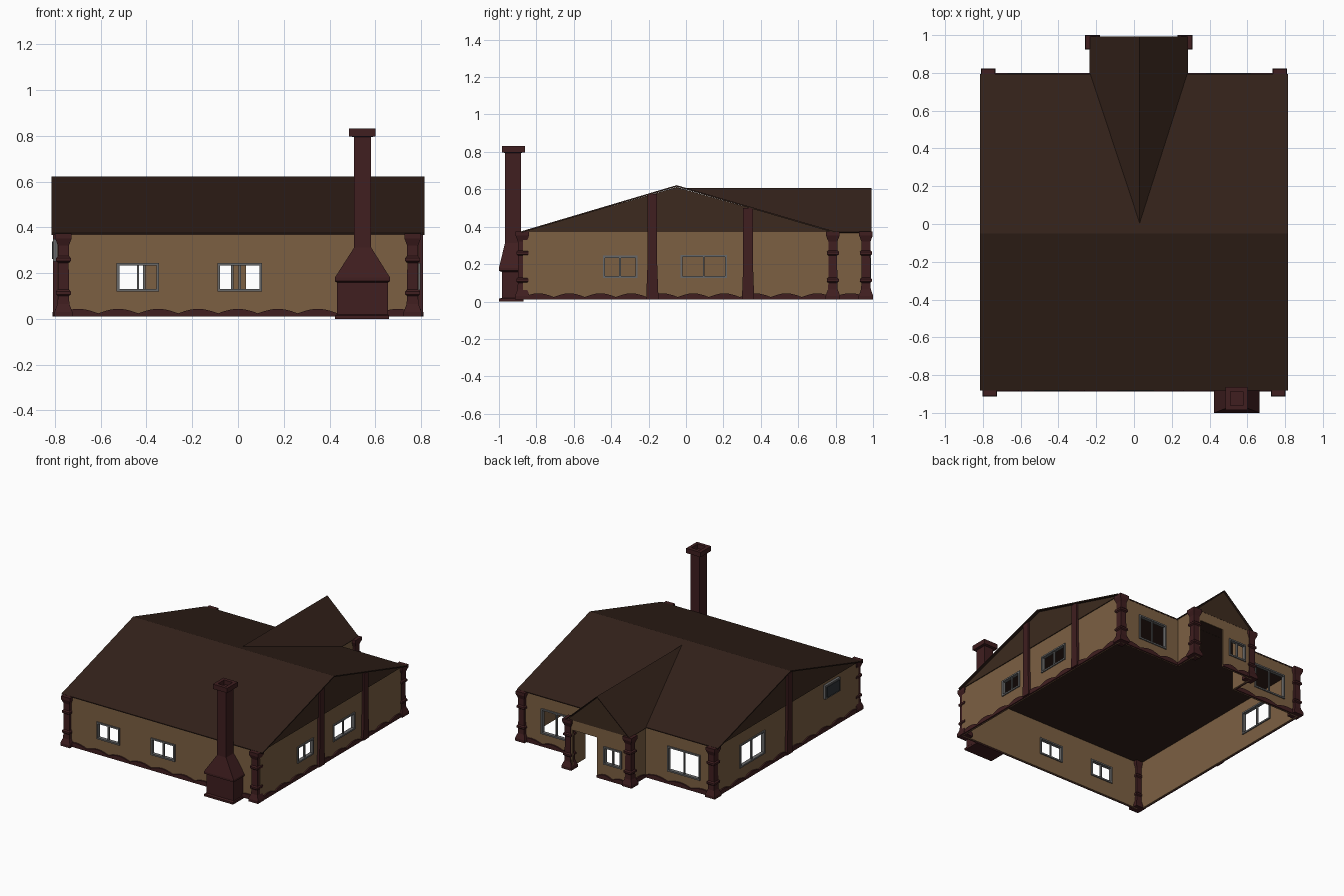
import bpy, math

if "Cube" in bpy.data.objects:
    bpy.data.objects.remove(bpy.data.objects["Cube"])

def material(name, rgb):
    m = bpy.data.materials.new(name)
    m.diffuse_color = (*rgb, 1)
    m.use_nodes = True
    m.node_tree.nodes["Principled BSDF"].inputs["Base Color"].default_value = m.diffuse_color
    return m

TAN = material("plaster", (0.2, 0.115, 0.055))
ROOF = material("roof_brown", (0.032, 0.015, 0.01))
PANEL = material("gable_brown", (0.045, 0.023, 0.013))
TRIM = material("trim_red_brown", (0.05, 0.013, 0.014))
GREY = material("frame_grey", (0.14, 0.14, 0.14))
DARK = material("vent_dark", (0.03, 0.035, 0.04))

def mesh(name, verts, faces, mat, thick=0, offset=0):
    me = bpy.data.meshes.new(name)
    me.from_pydata(verts, [], faces)
    me.materials.append(mat)
    ob = bpy.data.objects.new(name, me)
    bpy.context.collection.objects.link(ob)
    if thick:
        s = ob.modifiers.new("thickness", "SOLIDIFY")
        s.thickness, s.offset = thick, offset
    return ob

def loft(name, rings, mat):
    """Stack of rectangles (x0, x1, y0, y1, z) joined by flat sides."""
    v, f = [], []
    for x0, x1, y0, y1, z in rings:
        v += [(x0, y0, z), (x1, y0, z), (x1, y1, z), (x0, y1, z)]
    for r in range(len(rings) - 1):
        for i in range(4):
            a, b = r * 4 + i, r * 4 + (i + 1) % 4
            f.append((a, b, b + 4, a + 4))
    n = len(v)
    f += [(3, 2, 1, 0), (n - 4, n - 3, n - 2, n - 1)]
    return mesh(name, v, f, mat)

def box(name, x0, x1, y0, y1, z0, z1, mat):
    return loft(name, [(x0, x1, y0, y1, z0), (x0, x1, y0, y1, z1)], mat)

def point(axis, fixed, u, z):
    return (u, fixed, z) if axis == "x" else (fixed, u, z)

def slab(name, axis, fixed, a, b, z0, z1, depth, mat):
    lo, hi = fixed - depth / 2, fixed + depth / 2
    if axis == "x":
        return box(name, a, b, lo, hi, z0, z1, mat)
    return box(name, lo, hi, a, b, z0, z1, mat)

def window(name, axis, fixed, a, b, z0, z1):
    t, d = 0.011, 0.026
    slab(name + "_sill", axis, fixed, a, b, z0, z0 + t, d, GREY)
    slab(name + "_head", axis, fixed, a, b, z1 - t, z1, d, GREY)
    slab(name + "_jamb_a", axis, fixed, a, a + t, z0, z1, d, GREY)
    slab(name + "_jamb_b", axis, fixed, b - t, b, z0, z1, d, GREY)
    m = (a + b) / 2
    slab(name + "_mullion", axis, fixed, m - 0.005, m + 0.005, z0, z1, 0.012, GREY)

def wall(name, axis, fixed, a, b, windows=(), doors=(), out=1):
    """Thin wall with holes, window frames and a scalloped skirting."""
    holes = list(windows) + list(doors)
    us = sorted({a, b, *[h[0] for h in holes], *[h[1] for h in holes]})
    zs = sorted({0.01, 0.375, *[h[2] for h in holes], *[h[3] for h in holes]})
    v = [point(axis, fixed, u, z) for z in zs for u in us]
    f, n = [], len(us)
    for j in range(len(zs) - 1):
        for i in range(n - 1):
            cu, cz = (us[i] + us[i + 1]) / 2, (zs[j] + zs[j + 1]) / 2
            if not any(h[0] < cu < h[1] and h[2] < cz < h[3] for h in holes):
                k = j * n + i
                f.append((k, k + 1, k + n + 1, k + n))
    mesh(name, v, f, TAN, 0.01)
    for i, w in enumerate(windows):
        window(f"{name}_window_{i + 1}", axis, fixed, *w)
    spans, start = [], a
    for d in doors:
        spans.append((start, d[0]))
        start = d[1]
    spans.append((start, b))
    for s, e in spans:
        if e - s < 0.05:
            continue
        bumps = max(1, round((e - s) / 0.17))
        k = bumps * 6
        pv, pf = [], []
        for i in range(k + 1):
            u = s + (e - s) * i / k
            h = 0.024 + 0.02 * abs(math.sin(math.pi * i / 6))
            pv += [point(axis, fixed + out * 0.009, u, 0.01),
                   point(axis, fixed + out * 0.009, u, h)]
        for i in range(k):
            pf.append((2 * i, 2 * i + 2, 2 * i + 3, 2 * i + 1))
        mesh(name + "_skirting", pv, pf, TRIM, 0.012)

# Outer walls with their openings
X, YF, YB, YP = 0.785, -0.872, 0.785, 0.975
PL, PR, PM = -0.22, 0.27, 0.03
wall("front_wall", "x", YF, -X, X,
     [(-0.53, -0.345, 0.12, 0.245), (-0.09, 0.105, 0.12, 0.245)], out=-1)
wall("right_wall", "y", X, YF, YB,
     [(-0.445, -0.26, 0.125, 0.245), (-0.03, 0.22, 0.125, 0.25)])
wall("left_wall", "y", -X, YF, YB, [(0.22, 0.51, 0.115, 0.285)], out=-1)
wall("back_wall_left", "x", YB, -X, PL, [(-0.67, -0.405, 0.1, 0.285)])
wall("back_wall_right", "x", YB, PR, X, [(0.38, 0.62, 0.1, 0.285)])
wall("porch_wall_left", "y", PL, YB, YP, out=-1)
wall("porch_wall_right", "y", PR, YB, YP)
wall("porch_wall_back", "x", YP, PL, PR, [(-0.165, -0.02, 0.12, 0.25)],
     [(0.035, 0.235, 0.01, 0.3)])

# Ceilings
box("main_ceiling", -X, X, YF, YB, 0.368, 0.374, ROOF)
box("porch_ceiling", PL, PR, YB, YP, 0.368, 0.374, ROOF)

# Main roof: two slopes over the full width
RX, RY, RZ, EZ = 0.815, -0.05, 0.622, 0.375
mesh("main_roof",
     [(s * RX, y, z) for y, z in ((-0.882, EZ), (RY, RZ), (0.795, EZ)) for s in (-1, 1)],
     [(0, 1, 3, 2), (2, 3, 5, 4)], ROOF, 0.008, -1)
for side, sx in (("left", -1), ("right", 1)):
    mesh(side + "_gable",
         [(sx * 0.79, YF, 0.372), (sx * 0.79, YB, 0.372), (sx * 0.79, RY, 0.612)],
         [(0, 1, 2)], PANEL, 0.012)

# Porch roof running into the main slope
mesh("porch_roof",
     [(PM, 0.0, 0.606), (PM, 0.992, 0.606), (PL - 0.015, 0.992, 0.372),
      (PL - 0.015, 0.79, 0.372), (PR + 0.015, 0.992, 0.372), (PR + 0.015, 0.79, 0.372)],
     [(0, 1, 2, 3), (1, 0, 5, 4)], ROOF, 0.006, -1)
mesh("porch_gable", [(PL, YP, 0.372), (PR, YP, 0.372), (PM, YP, 0.597)],
     [(0, 1, 2)], PANEL, 0.012)

# Carved corner posts
PROFILE = [(0.039, 0.01), (0.039, 0.03), (0.026, 0.065), (0.024, 0.1), (0.032, 0.107),
           (0.032, 0.12), (0.024, 0.128), (0.023, 0.245), (0.032, 0.252), (0.032, 0.266),
           (0.024, 0.274), (0.024, 0.32), (0.036, 0.352), (0.036, 0.374)]
POSTS = [("front_left", -0.763, -0.875), ("front_right", 0.763, -0.875),
         ("back_left", -0.771, 0.785), ("back_right", 0.771, 0.785),
         ("porch_left", PL, 0.962), ("porch_right", PR, 0.962)]
for name, x, y in POSTS:
    loft(name + "_post", [(x - r, x + r, y - r, y + r, z) for r, z in PROFILE], TRIM)

# Tall beams on the gable walls
for name, sx, y, top in (("right_front_beam", 1, -0.18, 0.575),
                         ("right_back_beam", 1, 0.332, 0.5),
                         ("left_beam", -1, -0.05, 0.605)):
    loft(name, [(sx * 0.795 - 0.014, sx * 0.795 + 0.014, y - w, y + w, z)
                for w, z in ((0.033, 0.012), (0.026, 0.2), (0.026, top))], TRIM)

# Vent on the left wall
box("vent_frame", -0.808, -0.785, -0.635, -0.465, 0.25, 0.35, GREY)
box("vent_grille", -0.814, -0.79, -0.623, -0.477, 0.261, 0.339, DARK)

# Chimney with a hollow cap
loft("chimney", [
    (0.425, 0.66, -1.0, -0.87, 0.0), (0.425, 0.66, -1.0, -0.87, 0.015),
    (0.433, 0.655, -0.985, -0.87, 0.02), (0.433, 0.655, -0.985, -0.87, 0.158),
    (0.423, 0.665, -1.0, -0.87, 0.165), (0.423, 0.665, -1.0, -0.87, 0.18),
    (0.508, 0.582, -0.968, -0.882, 0.312), (0.508, 0.582, -0.968, -0.882, 0.795),
    (0.485, 0.602, -0.985, -0.862, 0.797), (0.485, 0.602, -0.985, -0.862, 0.832),
    (0.51, 0.578, -0.96, -0.888, 0.832), (0.51, 0.578, -0.96, -0.888, 0.8)], TRIM)
